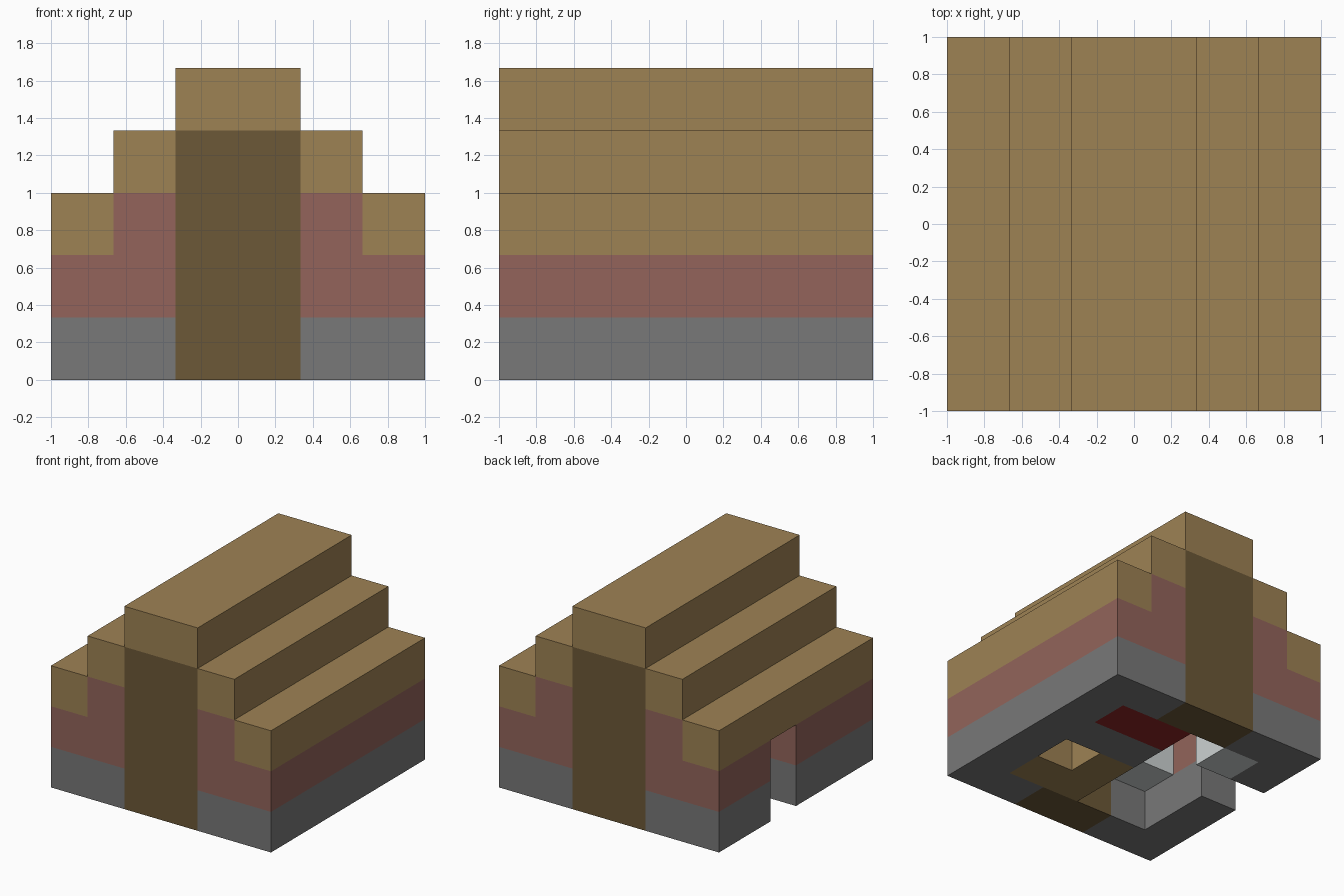
import bpy
from mathutils import Vector

cube = bpy.data.objects.get("Cube")
if cube:
    bpy.data.objects.remove(cube, do_unlink=True)

CELL = 1 / 3      # edge of one building block
HALF = 3          # blocks from the centre to each side


def material(name, rgb):
    """Flat material from an sRGB colour of 0-255."""
    lin = [((c / 255 + 0.055) / 1.055) ** 2.4 for c in rgb] + [1]
    m = bpy.data.materials.new(name)
    m.use_nodes = True
    m.diffuse_color = lin
    bsdf = m.node_tree.nodes["Principled BSDF"]
    bsdf.inputs["Base Color"].default_value = lin
    bsdf.inputs["Roughness"].default_value = 0.9
    return m


tan = material("tan planks", (158, 130, 84))
bark = material("dark timber", (108, 88, 55))
brick = material("dusty pink brick", (147, 100, 91))
stone = material("mid grey stone", (120, 120, 120))
red = material("deep red", (142, 36, 36))
pale = material("pale grey", (205, 210, 210))

blocks = {}       # (x, y, z) block -> part name
parts = {}        # part name -> material


def fill(part, mat, xs, ys, zs):
    """Fill inclusive ranges of blocks with one part."""
    parts[part] = mat
    for x in range(xs[0], xs[1] + 1):
        for y in range(ys[0], ys[1] + 1):
            for z in range(zs[0], zs[1] + 1):
                blocks[x, y, z] = part


# Stone footing and brick walls, two levels of a ring
for part, mat, z in (("stone_footing", stone, 0), ("brick_walls", brick, 1)):
    for side in (0, 5):
        fill(part, mat, (side, side), (0, 5), (z, z))
        fill(part, mat, (0, 5), (side, side), (z, z))

# Gable ends: brick shoulders around a timber centre
for end in (0, 5):
    fill("brick_walls", brick, (1, 4), (end, end), (2, 2))
    fill("timber_panels", bark, (2, 3), (end, end), (0, 3))

# Stepped roof, mirrored in x
for step in range(3):
    for x in (step, 5 - step):
        fill("stepped_roof", tan, (x, x), (0, 5), (2 + step, 2 + step))

# Doorway in the -x wall
for z in (0, 1):
    del blocks[0, 3, z]

# Furnishings inside
fill("bed", red, (3, 4), (4, 4), (0, 0))
fill("plank_bench", tan, (3, 4), (1, 1), (0, 0))
fill("plank_bench", tan, (3, 3), (2, 2), (0, 0))
fill("stone_floor", stone, (3, 4), (3, 3), (0, 0))
fill("pale_block", pale, (1, 1), (4, 4), (0, 0))
fill("pale_shelf", pale, (1, 1), (1, 1), (1, 1))


def exposed_faces(cell):
    """Corner loops of the block sides that touch open air."""
    for axis in range(3):
        for sign in (-1, 1):
            n = Vector((0, 0, 0))
            n[axis] = sign
            if tuple(int(c + d) for c, d in zip(cell, n)) in blocks:
                continue
            u = Vector((0, 0, 0))
            u[(axis + 1) % 3] = 1
            v = n.cross(u)
            centre = Vector(cell) + Vector((0.5, 0.5, 0.5)) + n / 2
            yield [centre + (a * u + b * v) / 2
                   for a, b in ((-1, -1), (1, -1), (1, 1), (-1, 1))]


# One object per part, made of its exposed sides only
for part, mat in parts.items():
    index, faces = {}, []
    for cell, owner in blocks.items():
        if owner != part:
            continue
        for loop in exposed_faces(cell):
            faces.append([index.setdefault(tuple(round(c) for c in p), len(index))
                          for p in loop])
    verts = [((x - HALF) * CELL, (y - HALF) * CELL, z * CELL) for x, y, z in index]
    mesh = bpy.data.meshes.new(part)
    mesh.from_pydata(verts, [], faces)
    mesh.materials.append(mat)
    mesh.update()
    bpy.context.collection.objects.link(bpy.data.objects.new(part, mesh))
